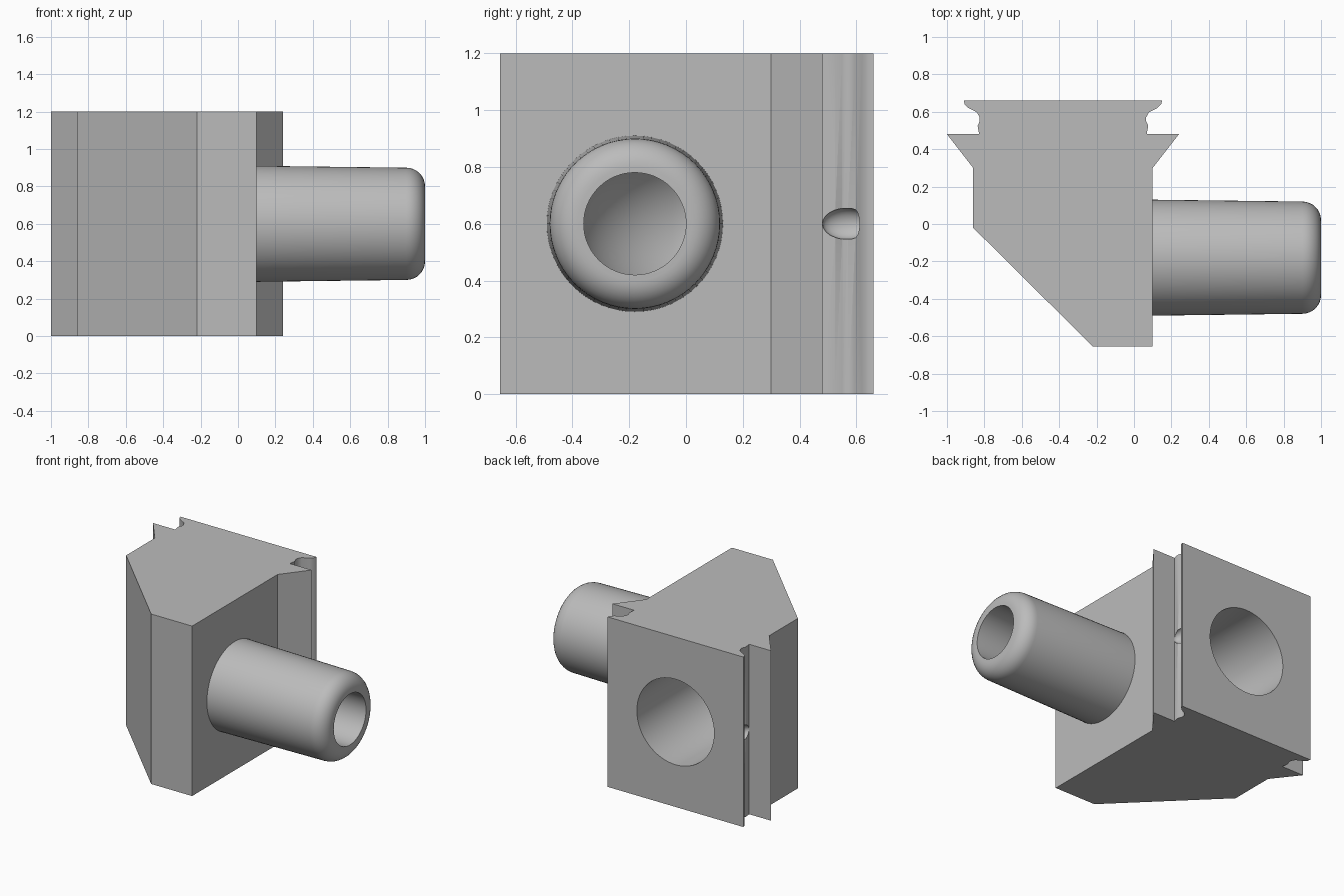
import bpy, bmesh, math
from mathutils import Vector

cube = bpy.data.objects.get("Cube")
if cube:
    bpy.data.objects.remove(cube, do_unlink=True)

grey = bpy.data.materials.new("light grey")
grey.use_nodes = True
grey.diffuse_color = (0.5, 0.5, 0.5, 1)
grey.node_tree.nodes["Principled BSDF"].inputs["Base Color"].default_value = (0.5, 0.5, 0.5, 1)

MID_X, AXIS_Y, MID_Z = -0.38, -0.18, 0.6
UP = Vector((0, 0, 1))


def finish(name, bm):
    bmesh.ops.recalc_face_normals(bm, faces=bm.faces)
    mesh = bpy.data.meshes.new(name)
    bm.to_mesh(mesh)
    bm.free()
    mesh.materials.append(grey)
    ob = bpy.data.objects.new(name, mesh)
    bpy.context.collection.objects.link(ob)
    return ob


def loft(name, rings, sides=64):
    """Skin circles given as (centre, horizontal direction, radius), capped at both ends."""
    bm = bmesh.new()
    loops = []
    for centre, across, r in rings:
        loops.append([bm.verts.new(centre + r * (across * math.cos(a) + UP * math.sin(a)))
                      for a in (math.tau * i / sides for i in range(sides))])
    for lower, upper in zip(loops, loops[1:]):
        for i in range(sides):
            j = (i + 1) % sides
            bm.faces.new((lower[i], lower[j], upper[j], upper[i]))
    bm.faces.new(loops[0])
    bm.faces.new(loops[-1])
    return finish(name, bm)


def combine(target, tool, operation):
    mod = target.modifiers.new(operation, 'BOOLEAN')
    mod.operation = operation
    mod.solver = 'EXACT'
    mod.object = tool
    bpy.context.view_layer.objects.active = target
    bpy.ops.object.modifier_apply(modifier=mod.name)
    bpy.data.objects.remove(tool, do_unlink=True)


# Block: plan outline with mirrored side grooves, extruded upwards
rail = [(0.10, 0.30), (0.24, 0.48), (0.068, 0.48), (0.076, 0.525), (0.065, 0.55),
        (0.065, 0.57), (0.08, 0.597), (0.125, 0.62), (0.145, 0.64), (0.15, 0.66)]
outline = [(-0.22, -0.655), (0.10, -0.655)] + rail
outline += [(2 * MID_X - x, y) for x, y in reversed(rail)] + [(-0.86, -0.02)]
bm = bmesh.new()
base = bm.faces.new([bm.verts.new((x, y, 0)) for x, y in outline])
top = bmesh.ops.extrude_face_region(bm, geom=[base])
bmesh.ops.translate(bm, vec=(0, 0, 1.2),
                    verts=[v for v in top["geom"] if isinstance(v, bmesh.types.BMVert)])
block = finish("elbow_block", bm)

# Spigot: slightly tapered tube with a rounded tip
X, Y = Vector((1, 0, 0)), Vector((0, 1, 0))
profile = [(0.0, 0.312), (0.10, 0.31)]
for i in range(9):
    a = math.pi / 2 * i / 8
    profile.append((0.9 + 0.1 * math.sin(a), 0.2 + 0.1 * math.cos(a)))
spigot = loft("spigot", [(Vector((x, AXIS_Y, MID_Z)), Y, r) for x, r in profile])
combine(block, spigot, 'UNION')

# Bore: back socket narrowing through a bend into the spigot
pivot = Vector((MID_X + 0.31, 0.01, MID_Z))
rings = [(Vector((MID_X, 0.7, MID_Z)), -X, 0.302)]
for i in range(17):
    t = i / 16
    a = math.pi / 2 * t
    out = Vector((-math.cos(a), -math.sin(a), 0))
    r = 0.30 + (0.18 - 0.30) * t
    rings.append((pivot + out * (r + 0.01), out, r))
rings.append((Vector((1.05, AXIS_Y, MID_Z)), -Y, 0.18))
combine(block, loft("bore_cutter", rings), 'DIFFERENCE')

# Small oval detents in both side grooves
for side in (-1, 1):
    bm = bmesh.new()
    bmesh.ops.create_uvsphere(bm, u_segments=24, v_segments=12, radius=1)
    bmesh.ops.scale(bm, vec=(0.045, 0.085, 0.055), verts=bm.verts)
    bmesh.ops.translate(bm, vec=(MID_X + side * 0.45, 0.565, MID_Z), verts=bm.verts)
    combine(block, finish("detent_cutter", bm), 'DIFFERENCE')

bpy.ops.object.select_all(action='DESELECT')
block.select_set(True)
bpy.context.view_layer.objects.active = block
bpy.ops.object.shade_smooth_by_angle(angle=math.radians(35))
